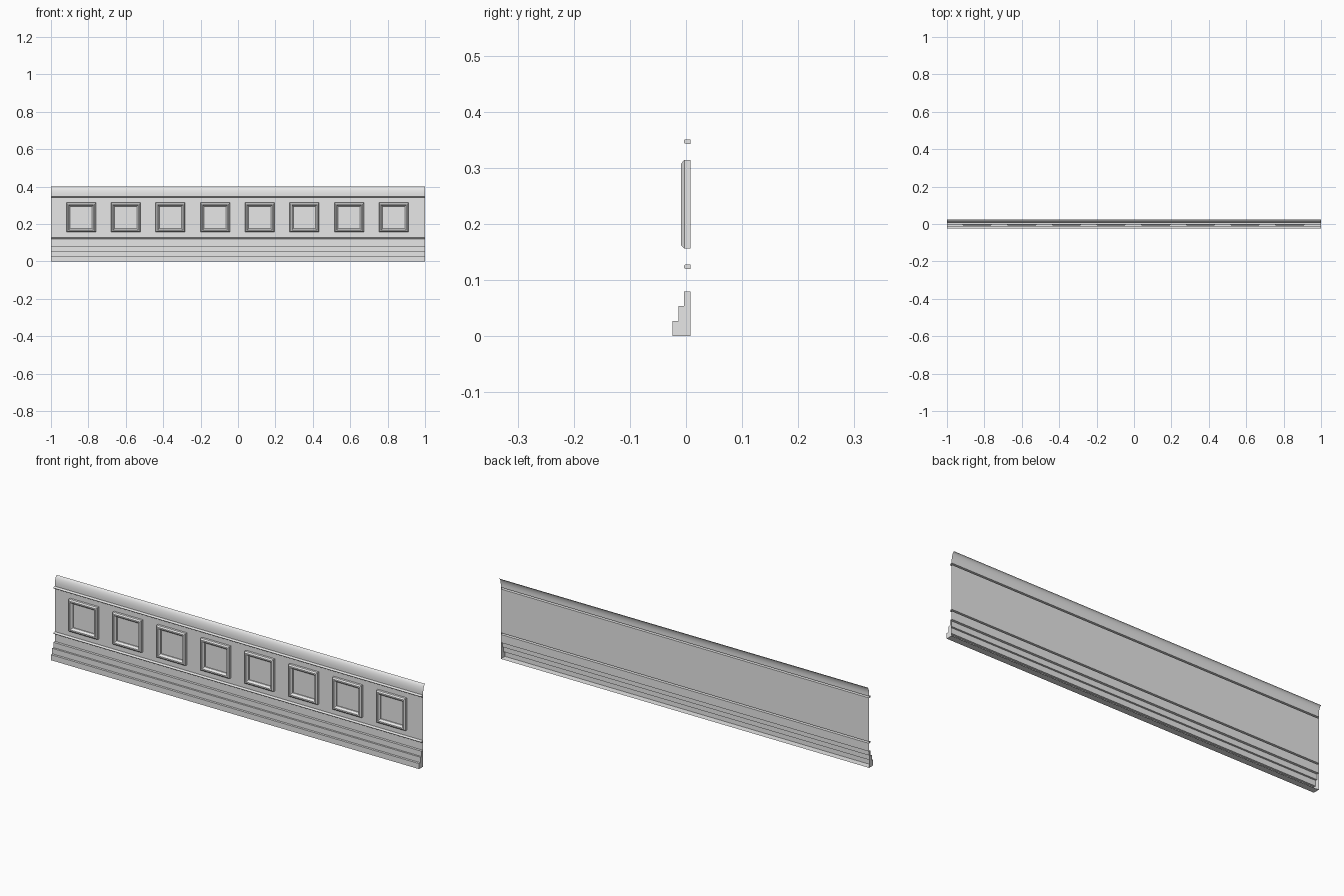
import bpy
import bmesh
from math import sin, cos, pi, radians

if "Cube" in bpy.data.objects:
    bpy.data.objects.remove(bpy.data.objects["Cube"])

GREY = (0.8, 0.8, 0.8, 1)
grey = bpy.data.materials.new("plain grey")
grey.use_nodes = True
grey.diffuse_color = GREY
grey.node_tree.nodes["Principled BSDF"].inputs["Base Color"].default_value = GREY

BACK = 0.008       # plane of the wall sheet
TOP_EDGE = 0.024   # rear reach of the rolled top


def finish(name, bm):
    mesh = bpy.data.meshes.new(name)
    bm.to_mesh(mesh)
    bm.free()
    mesh.materials.append(grey)
    obj = bpy.data.objects.new(name, mesh)
    bpy.context.collection.objects.link(obj)
    bpy.ops.object.select_all(action='DESELECT')
    obj.select_set(True)
    bpy.context.view_layer.objects.active = obj
    bpy.ops.object.shade_smooth_by_angle(angle=radians(32))
    return obj


def bead(z, r=0.004, steps=8):
    """Rounded moulding that bulges forward from the sheet."""
    arc = [(-r * sin(pi * i / steps), z - r * cos(pi * i / steps))
           for i in range(steps + 1)]
    return [(BACK, z - r)] + arc + [(BACK, z + r)]


# Wall sheet: stepped skirting, two beads and a rolled top, in one profile
skirting = [(BACK, 0), (-0.024, 0), (-0.024, 0.027), (-0.013, 0.027),
            (-0.013, 0.054), (-0.004, 0.054), (-0.004, 0.08), (BACK, 0.08)]
roll = [(TOP_EDGE - (TOP_EDGE - BACK) * cos(pi / 2 * i / 10),
         0.36 + 0.04 * sin(pi / 2 * i / 10)) for i in range(11)]

bm = bmesh.new()
ends = ([], [])
capped = []
for part, closed in ((skirting, True), (bead(0.124), True),
                     (bead(0.347), True), (roll, False)):
    start = len(ends[0])
    for y, z in part:
        for side, x in zip(ends, (-1, 1)):
            side.append(bm.verts.new((x, y, z)))
    if closed:
        capped.append(slice(start, len(ends[0])))
left, right = ends
for i in range(len(left) - 1):
    bm.faces.new((left[i], right[i], right[i + 1], left[i + 1]))
# End caps of the raised mouldings
for part in capped:
    bm.faces.new(left[part])
    bm.faces.new(right[part][::-1])
finish("wall_sheet", bm)

# Square raised frames: (half size, depth) of each nested ring
RINGS = [(0.079, BACK), (0.079, -0.003), (0.073, -0.0085),
         (0.067, -0.0085), (0.059, 0.001), (0.059, 0.006)]


def panel_frame(name, cx, cz):
    bm = bmesh.new()
    rings = [[bm.verts.new((cx + sx * h, y, cz + sz * h))
              for sx, sz in ((-1, -1), (1, -1), (1, 1), (-1, 1))]
             for h, y in RINGS]
    for outer, inner in zip(rings, rings[1:]):
        for k in range(4):
            n = (k + 1) % 4
            bm.faces.new((outer[k], outer[n], inner[n], inner[k]))
    bm.faces.new(rings[-1])
    finish(name, bm)


for i in range(8):
    panel_frame(f"panel_frame_{i + 1}", -0.839 + 0.2388 * i, 0.235)
